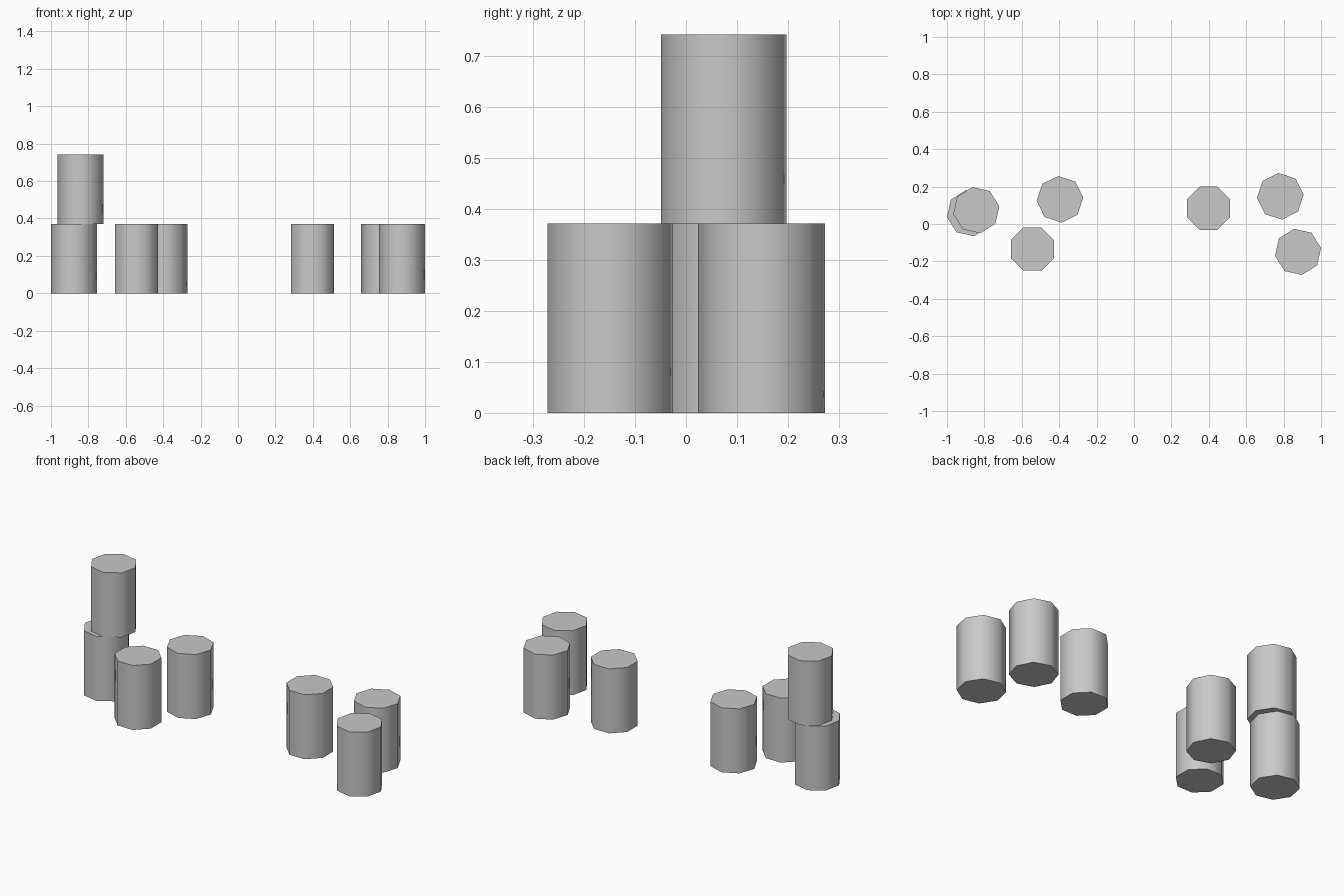
import bpy
from math import radians

cube = bpy.data.objects.get("Cube")
if cube:
    bpy.data.objects.remove(cube, do_unlink=True)

RADIUS, HEIGHT = 0.125, 0.371

grey = bpy.data.materials.new("plain_grey")
grey.use_nodes = True
colour = (0.58, 0.58, 0.58, 1)
grey.diffuse_color = colour
grey.node_tree.nodes["Principled BSDF"].inputs["Base Color"].default_value = colour


def barrel(name, x, y, turn, level=0):
    """Eight-sided barrel; turn is the angle of its first corner from +x."""
    bpy.ops.mesh.primitive_cylinder_add(
        vertices=8, radius=RADIUS, depth=HEIGHT,
        location=(x, y, HEIGHT * (level + 0.5)), rotation=(0, 0, radians(turn)))
    ob = bpy.context.object
    ob.name = name
    ob.data.materials.append(grey)
    # Rounded shading around the sides, crisp rims at the lids
    bpy.ops.object.shade_smooth_by_angle(angle=radians(60))


# Right group, with one barrel stacked on another
barrel("stack_lower_barrel", -0.877, 0.058, 10)
barrel("stack_upper_barrel", -0.843, 0.074, 10, level=1)
barrel("right_front_barrel", -0.543, -0.134, 22.5)
barrel("right_back_barrel", -0.396, 0.132, 4)

# Left group
barrel("left_inner_barrel", 0.398, 0.084, 22.5)
barrel("left_back_barrel", 0.782, 0.148, 4.5)
barrel("left_front_barrel", 0.877, -0.149, 10)
